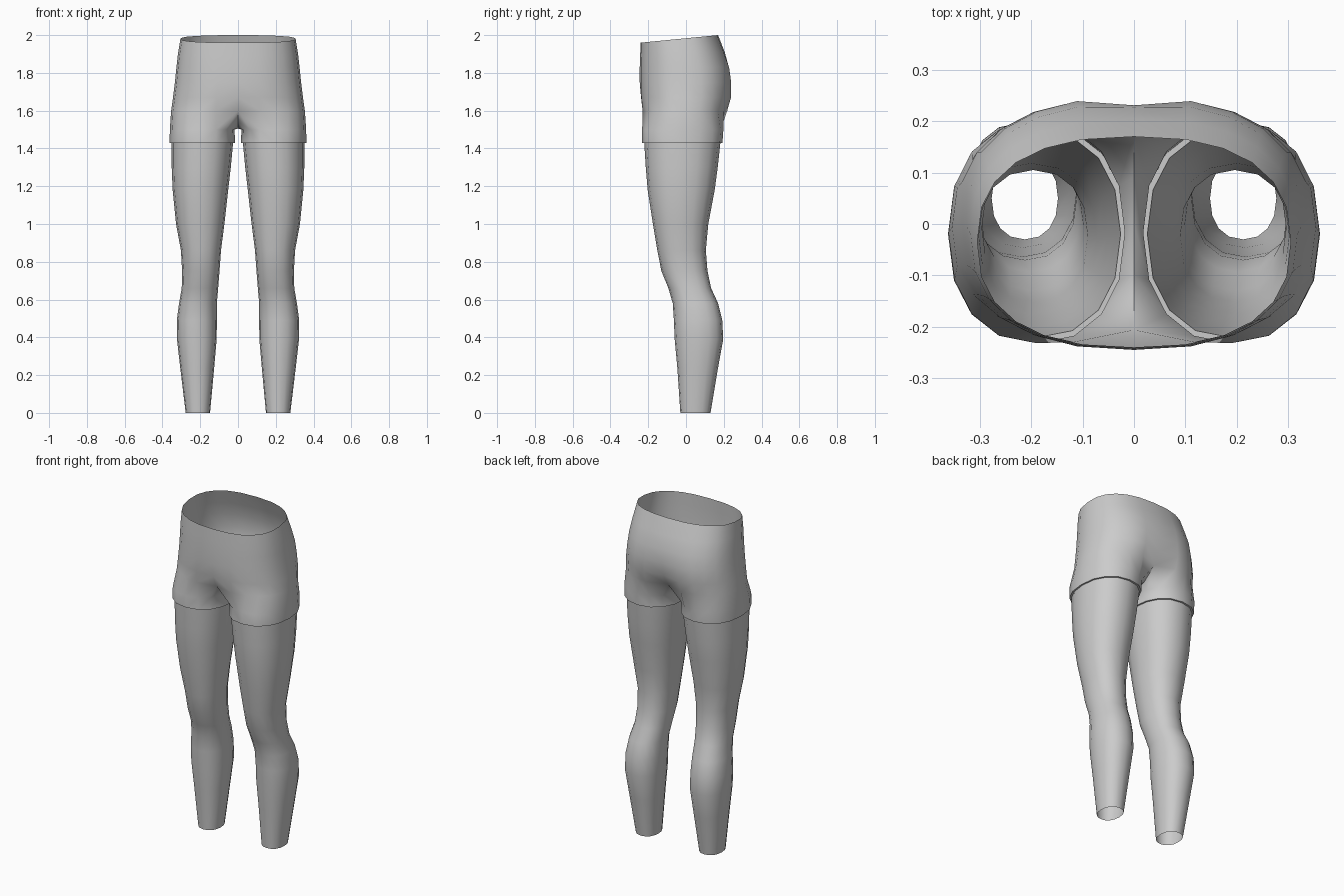
import bpy, bmesh, math

if "Cube" in bpy.data.objects:
    bpy.data.objects.remove(bpy.data.objects["Cube"])

grey = bpy.data.materials.new("plain grey")
grey.diffuse_color = (0.6, 0.6, 0.6, 1)
grey.use_nodes = True
grey.node_tree.nodes["Principled BSDF"].inputs["Base Color"].default_value = grey.diffuse_color

N, M = 13, 3          # points on the half torso, extra points along the crotch


def power(v, n):
    return math.copysign(abs(v) ** (2 / n), v)


def torso_row(z, w, yf, yb, cf, cb, tilt=0.0):
    """Half ring from front centre round the outside to back centre."""
    row = []
    for i in range(N):
        a = math.pi * i / (N - 1)
        x = w * power(math.sin(a), 2.45)
        y = (yf + yb) / 2 - (yb - yf) / 2 * power(math.cos(a), 2.45)
        # soft crease at the centre line, front and back
        fade = max(0, 1 - x / 0.11)
        y += cf * fade if a < 1.57 else -cb * fade
        row.append((x, y, z + tilt * (y - yf) / (yb - yf)))
    row[0] = (0, *row[0][1:])
    row[-1] = (0, *row[-1][1:])
    return row


def leg_row(z, xi, xo, yf, yb, n=2.25):
    """Closed ring starting at the inner front, matching the torso rows."""
    row = []
    for i in range(N + M):
        a = math.radians(-45 + 22.5 * i)
        row.append(((xi + xo) / 2 + (xo - xi) / 2 * power(math.sin(a), n),
                    (yf + yb) / 2 - (yb - yf) / 2 * power(math.cos(a), n), z))
    return row


def skin(bm, upper, lower, closed):
    count = len(upper)
    for i in range(count if closed else count - 1):
        j = (i + 1) % count
        bm.faces.new((upper[i], lower[i], lower[j], upper[j]))


def finish(bm, name, angle):
    me = bpy.data.meshes.new(name)
    # second side is the mirror image of the first
    geom = bm.verts[:] + bm.edges[:] + bm.faces[:]
    copy = bmesh.ops.duplicate(bm, geom=geom)["geom"]
    for v in [g for g in copy if isinstance(g, bmesh.types.BMVert)]:
        v.co.x = -v.co.x
    bmesh.ops.reverse_faces(bm, faces=[g for g in copy if isinstance(g, bmesh.types.BMFace)])
    seam = [v for v in bm.verts if abs(v.co.x) < 1e-5]
    bmesh.ops.remove_doubles(bm, verts=seam, dist=1e-4)
    bm.to_mesh(me)
    bm.free()
    me.materials.append(grey)
    ob = bpy.data.objects.new(name, me)
    bpy.context.collection.objects.link(ob)
    bpy.ops.object.select_all(action='DESELECT')
    ob.select_set(True)
    bpy.context.view_layer.objects.active = ob
    bpy.ops.object.shade_smooth_by_angle(angle=math.radians(angle))


# Shorts: torso rows, crotch strap, then the two short legs
bm = bmesh.new()
torso = [
    torso_row(1.96, 0.305, -0.24, 0.17, 0, 0, 0.04),
    torso_row(1.89, 0.318, -0.243, 0.205, 0, 0, 0.02),
    torso_row(1.83, 0.326, -0.245, 0.235, 0, 0.008),
    torso_row(1.75, 0.334, -0.245, 0.246, 0, 0.015),
    torso_row(1.67, 0.344, -0.243, 0.245, 0.005, 0.03),
    torso_row(1.60, 0.354, -0.236, 0.225, 0.03, 0.05),
]
rows = [[bm.verts.new(p) for p in r] for r in torso]
for a, b in zip(rows, rows[1:]):
    skin(bm, a, b, False)
crotch = [bm.verts.new((0, y, z)) for y, z in ((0.09, 1.535), (0.0, 1.505), (-0.1, 1.54))]
ring = rows[-1] + crotch
HEM = (1.43, 0.016, 0.362, -0.232, 0.193)
for spec in ((1.50, 0.018, 0.361, -0.232, 0.198), HEM):
    nxt = [bm.verts.new(p) for p in leg_row(*spec)]
    skin(bm, ring, nxt, True)
    ring = nxt
finish(bm, "shorts", 60)

# Leggings: narrow ledge under the hem, then thigh, knee, calf and ankle
bm = bmesh.new()
legs = [
    HEM,
    (1.43, 0.026, 0.352, -0.221, 0.182),
    (1.30, 0.038, 0.351, -0.213, 0.168),
    (1.18, 0.052, 0.346, -0.203, 0.152),
    (1.00, 0.072, 0.328, -0.175, 0.118),
    (0.86, 0.090, 0.302, -0.152, 0.105),
    (0.75, 0.098, 0.296, -0.130, 0.114),
    (0.66, 0.105, 0.298, -0.093, 0.133),
    (0.58, 0.112, 0.312, -0.070, 0.170),
    (0.49, 0.112, 0.324, -0.064, 0.192),
    (0.39, 0.113, 0.323, -0.060, 0.197),
    (0.24, 0.126, 0.306, -0.046, 0.170),
    (0.00, 0.148, 0.277, -0.030, 0.130),
]
rows = [[bm.verts.new(p) for p in leg_row(*s)] for s in legs]
for a, b in zip(rows, rows[1:]):
    skin(bm, a, b, True)
finish(bm, "leggings", 50)
